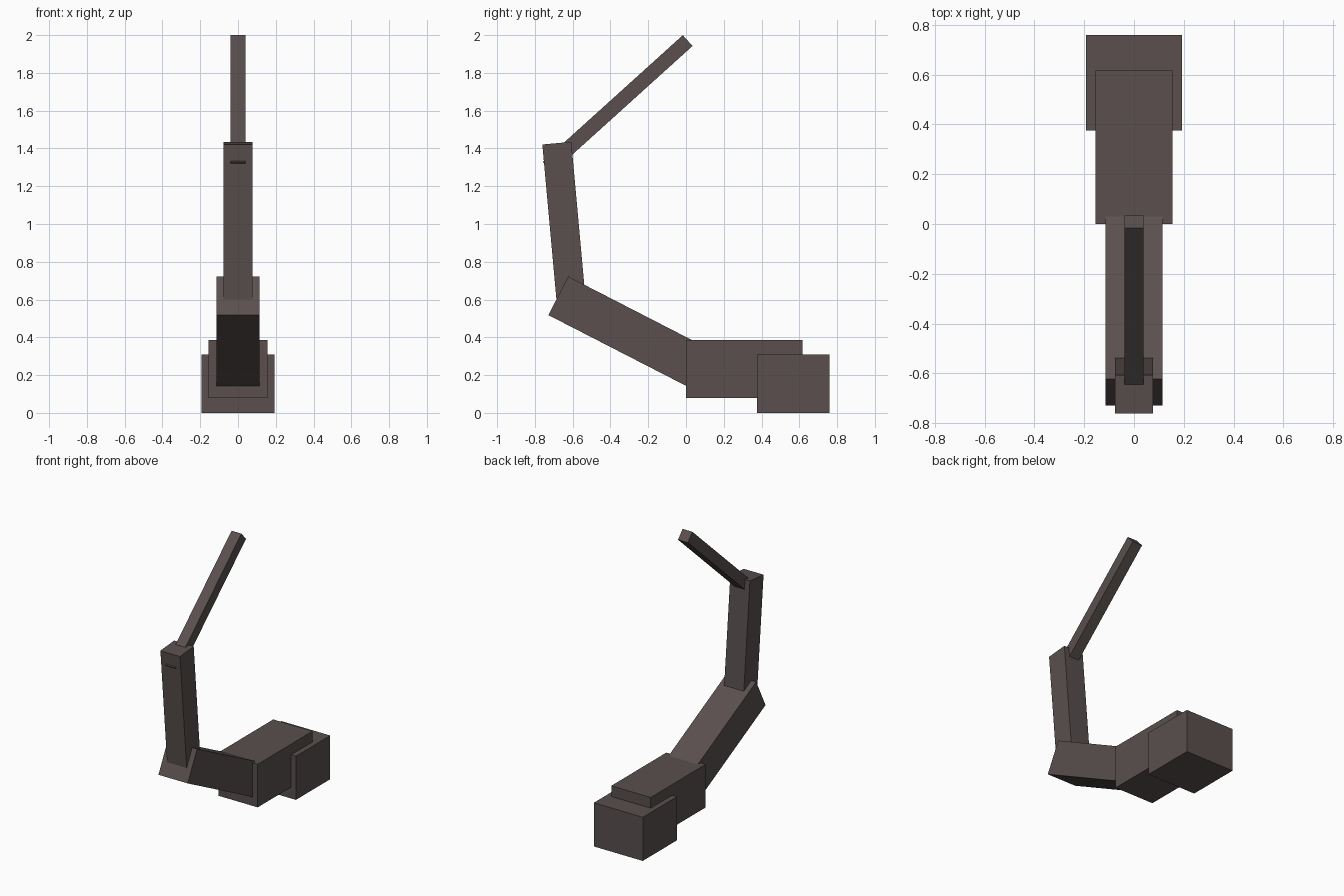
import bpy
from mathutils import Matrix, Vector
import math

if "Cube" in bpy.data.objects:
    bpy.data.objects.remove(bpy.data.objects["Cube"])

mat = bpy.data.materials.new("dark_brown")
mat.diffuse_color = (0.1, 0.078, 0.076, 1)
mat.use_nodes = True
mat.node_tree.nodes["Principled BSDF"].inputs["Base Color"].default_value = mat.diffuse_color


def beam(name, width, depth, start, end):
    """Box of given x width and thickness running between two (y, z) points."""
    a, b = Vector((0, *start)), Vector((0, *end))
    axis = (b - a).normalized()
    side = Vector((1, 0, 0))
    up = side.cross(axis) * -1
    bpy.ops.mesh.primitive_cube_add(size=1)
    ob = bpy.context.object
    ob.name = ob.data.name = name
    rot = Matrix((side, axis, up)).transposed()
    if rot.determinant() < 0:
        rot = Matrix((side, axis, -up)).transposed()
    ob.data.transform(rot.to_4x4() @ Matrix.Diagonal((width, (b - a).length, depth, 1)))
    ob.location = (a + b) / 2
    ob.data.materials.append(mat)
    return ob


def angled(name, width, top, angle, length):
    """Square beam whose upper end centre is at top, heading along angle."""
    t = math.radians(angle)
    end = (top[0] + length * math.cos(t), top[1] + length * math.sin(t))
    beam(name, width, width, top, end)


# Chain of tail segments, thick to thin
beam("base_segment", 0.385, 0.31, (0.375, 0.155), (0.76, 0.155))
beam("second_segment", 0.31, 0.306, (0.0, 0.233), (0.617, 0.233))
angled("third_segment", 0.23, (-0.676, 0.62), -27.2, 0.92)
angled("fourth_segment", 0.154, (-0.684, 1.428), -84.8, 0.9)
angled("tip_segment", 0.077, (0.009, 1.971), 180 + 42.1, 1.0)
